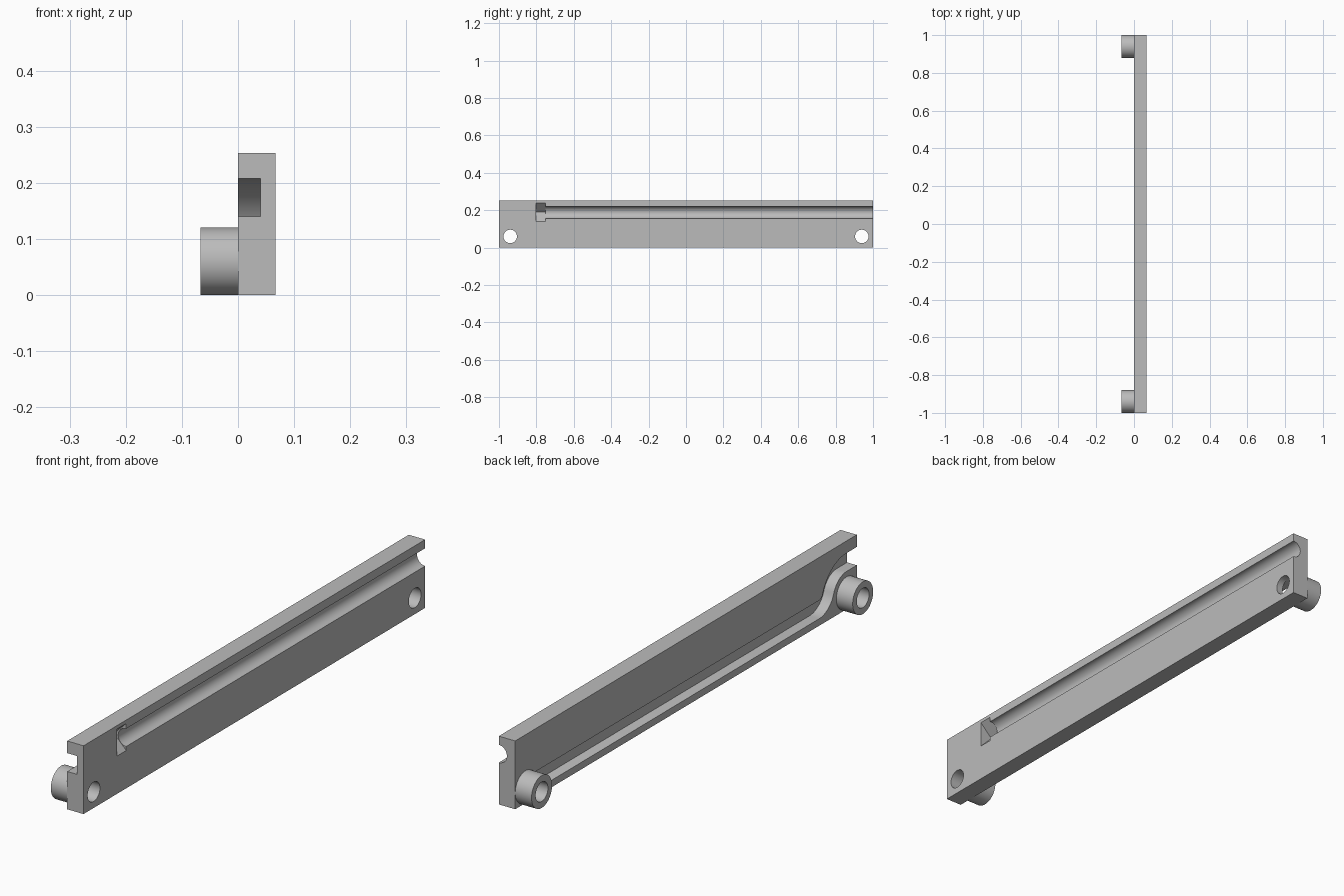
import bpy
import bmesh
from math import sin, cos, pi, atan2, radians

cube = bpy.data.objects.get("Cube")
if cube:
    bpy.data.objects.remove(cube, do_unlink=True)

GREY = (0.5, 0.5, 0.5, 1)
mat = bpy.data.materials.new("plain grey")
mat.use_nodes = True
mat.diffuse_color = GREY
mat.node_tree.nodes["Principled BSDF"].inputs["Base Color"].default_value = GREY

HALF_X, HEIGHT = 0.067, 0.253
HOLE_Y, HOLE_Z, HOLE_R, BOSS_R = 0.94, 0.06, 0.036, 0.06


def prism(name, outline, start, end, axis="x"):
    """Extrude a closed outline, (y, z) along x or (x, z) along y."""
    bm = bmesh.new()
    place = (lambda p, d: (d, p[0], p[1])) if axis == "x" else (lambda p, d: (p[0], d, p[1]))
    face = bm.faces.new([bm.verts.new(place(p, start)) for p in outline])
    new = bmesh.ops.extrude_face_region(bm, geom=[face])["geom"]
    shift = place((0, 0), end - start)
    bmesh.ops.translate(bm, vec=shift, verts=[v for v in new if isinstance(v, bmesh.types.BMVert)])
    bmesh.ops.recalc_face_normals(bm, faces=bm.faces)
    mesh = bpy.data.meshes.new(name)
    bm.to_mesh(mesh)
    bm.free()
    mesh.materials.append(mat)
    obj = bpy.data.objects.new(name, mesh)
    bpy.context.collection.objects.link(obj)
    return obj


def arc(cx, cy, r, a0, a1, n):
    return [(cx + r * cos(a0 + (a1 - a0) * i / n), cy + r * sin(a0 + (a1 - a0) * i / n))
            for i in range(n + 1)]


def circle(cx, cy, r):
    return arc(cx, cy, r, 0, 2 * pi, 64)[:-1]


def rect(a0, b0, a1, b1):
    return [(a0, b0), (a1, b0), (a1, b1), (a0, b1)]


def cut(obj, cutters):
    bpy.context.view_layer.objects.active = obj
    for c in cutters:
        c.hide_render = True
        mod = obj.modifiers.new("cut", "BOOLEAN")
        mod.operation, mod.solver, mod.object = "DIFFERENCE", "EXACT", c
        bpy.ops.object.modifier_apply(modifier=mod.name)
        bpy.data.objects.remove(c, do_unlink=True)


def smooth(obj):
    bpy.ops.object.select_all(action="DESELECT")
    obj.select_set(True)
    bpy.context.view_layer.objects.active = obj
    bpy.ops.object.shade_smooth_by_angle(angle=radians(30))


# Cable channel: straight run, then an S-bend over the front boss
half_w, over_r, bend_y = 0.034, 0.114, -0.78
run = bend_y + HOLE_Y
under_r = (run ** 2 - over_r ** 2) / (2 * over_r)
turn = atan2(under_r, run)


def channel_side(offset):
    over = arc(-HOLE_Y, HOLE_Z, over_r + offset, pi / 2, turn, 16)
    under = arc(bend_y, HOLE_Z + under_r, under_r - offset, pi + turn, 1.5 * pi, 12)
    return [(-1.1, HOLE_Z + over_r + offset)] + over + under[1:] + [(HOLE_Y, HOLE_Z + offset)]


channel = prism("channel_cutter", channel_side(half_w) + channel_side(-half_w)[::-1], -0.1, 0.04)

# Round groove and V-shaped pocket on the left face
groove = prism("groove_cutter", circle(HALF_X, 0.188, 0.033), -0.77, 1.1, "y")
pocket = prism("pocket_cutter",
               [(HALF_X + 0.05, 0.19), (HALF_X, 0.24), (HALF_X - 0.05, 0.19), (HALF_X, 0.14)],
               -0.803, -0.75, "y")

# Main bar
bar = prism("main_bar", rect(-1, 0, 1, HEIGHT), 0, HALF_X)
holes = [prism("hole_cutter", circle(s * HOLE_Y, HOLE_Z, HOLE_R), -0.2, 0.2) for s in (-1, 1)]
cut(bar, [channel, groove, pocket] + holes)
smooth(bar)

# Mounting bosses
for side, label in ((-1, "front"), (1, "back")):
    boss = prism(label + "_boss", circle(side * HOLE_Y, HOLE_Z, BOSS_R), -HALF_X, 0)
    cut(boss, [prism("hole_cutter", circle(side * HOLE_Y, HOLE_Z, HOLE_R), -0.2, 0.2)])
    smooth(boss)
